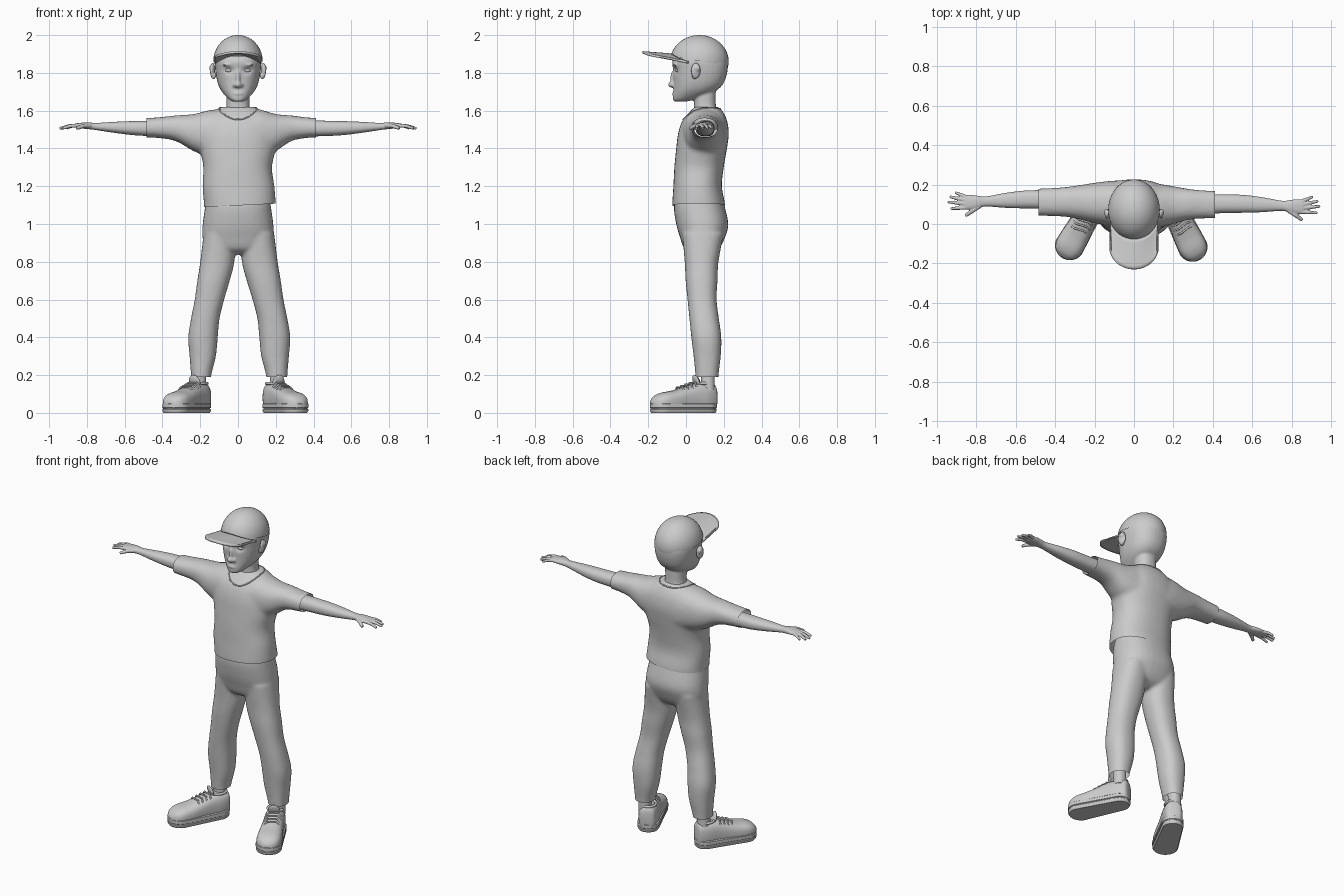
import bpy, bmesh
from math import sin, cos, pi, radians, sqrt, exp
from mathutils import Vector, Matrix
from mathutils.bvhtree import BVHTree

if "Cube" in bpy.data.objects:
    bpy.data.objects.remove(bpy.data.objects["Cube"])


def spline_rows(rows, k=4):
    out = []
    for i in range(len(rows) - 1):
        p = [rows[max(i - 1, 0)], rows[i], rows[i + 1], rows[min(i + 2, len(rows) - 1)]]
        for j in range(k):
            t = j / k
            out.append([0.5 * (2 * b + (c - a) * t + (2 * a - 5 * b + 4 * c - d) * t * t
                               + (3 * b - a - 3 * c + d) * t ** 3) for a, b, c, d in zip(*p)])
    return out + [list(rows[-1])]


def bridge(bm, rings):
    rings = [[bm.verts.new(co) for co in r] for r in rings]
    for lo, hi in zip(rings, rings[1:]):
        for i in range(len(lo)):
            j = (i + 1) % len(lo)
            bm.faces.new((lo[i], lo[j], hi[j], hi[i]))
    bm.faces.new(rings[0])
    bm.faces.new(rings[-1])


def loft(bm, rows, axis='z', n=32, p=2.3):
    """Rows are (position, a_min, a_max, b_min, b_max) along the axis."""
    rings = []
    for s, a0, a1, b0, b1 in spline_rows(rows):
        ring = []
        for i in range(n):
            c, d = cos(2 * pi * i / n), sin(2 * pi * i / n)
            a = (a0 + a1) / 2 + (a1 - a0) / 2 * abs(c) ** (2 / p) * (1 if c > 0 else -1)
            b = (b0 + b1) / 2 + (b1 - b0) / 2 * abs(d) ** (2 / p) * (1 if d > 0 else -1)
            ring.append({'z': (a, b, s), 'x': (s, a, b), 'y': (a, s, b)}[axis])
        rings.append(ring)
    bridge(bm, rings)


def ball(bm, loc, size, rot=Matrix()):
    bmesh.ops.create_uvsphere(bm, u_segments=24, v_segments=16, radius=1,
                              matrix=Matrix.Translation(loc) @ rot @ Matrix.Diagonal((*size, 1)))


def cone(bm, a, b, r1, r2):
    a, b = Vector(a), Vector(b)
    m = Matrix.Translation((a + b) / 2) @ (b - a).to_track_quat('Z', 'Y').to_matrix().to_4x4()
    bmesh.ops.create_cone(bm, cap_ends=True, segments=12, radius1=r1, radius2=r2,
                          depth=(b - a).length, matrix=m)


def finish(name, bm, voxel=0, smooth=0, cuts=(), matrix=Matrix()):
    bmesh.ops.recalc_face_normals(bm, faces=bm.faces)
    me = bpy.data.meshes.new(name)
    bm.to_mesh(me)
    ob = bpy.data.objects.new(name, me)
    bpy.context.collection.objects.link(ob)
    bpy.context.view_layer.objects.active = ob
    if voxel:
        m = ob.modifiers.new("fuse", 'REMESH')
        m.mode, m.voxel_size = 'VOXEL', voxel
        s = ob.modifiers.new("soften", 'SMOOTH')
        s.iterations = smooth
        for mod in ("fuse", "soften"):
            bpy.ops.object.modifier_apply(modifier=mod)
    if cuts:
        b = bmesh.new()
        b.from_mesh(ob.data)
        for co, no in cuts:
            bmesh.ops.bisect_plane(b, geom=b.verts[:] + b.edges[:] + b.faces[:],
                                   plane_co=co, plane_no=no, clear_outer=True)
        b.to_mesh(ob.data)
    ob.matrix_world = matrix
    return ob


def wire(name, paths, r, cyclic=False, matrix=Matrix()):
    cu = bpy.data.curves.new(name, 'CURVE')
    cu.dimensions, cu.bevel_depth, cu.bevel_resolution = '3D', r, 2
    for path in paths:
        sp = cu.splines.new('POLY')
        sp.points.add(len(path) - 1)
        for pt, co in zip(sp.points, path):
            pt.co = (*co, 1)
        sp.use_cyclic_u = cyclic
    ob = bpy.data.objects.new(name, cu)
    bpy.context.collection.objects.link(ob)
    ob.matrix_world = matrix


# Shirt: torso and two sleeves fused, then hem and cuffs cut
bm = bmesh.new()
loft(bm, [(1.02, -.18, .195, -.07, .2), (1.1, -.18, .2, -.073, .207), (1.2, -.188, .193, -.067, .19),
          (1.3, -.184, .18, -.062, .2), (1.4, -.2, .2, -.052, .217), (1.48, -.2, .2, -.042, .227),
          (1.55, -.18, .18, -.018, .217), (1.6, -.12, .12, .025, .192), (1.62, -.09, .09, .045, .17)])
for s, stretch, dy in ((1, 1, 0), (-1, 1.17, .012)):
    loft(bm, [(s * x * stretch, y0 + dy, y1 + dy, z0, z1) for x, y0, y1, z0, z1 in
              ((.06, -.03, .21, 1.33, 1.6), (.12, -.02, .205, 1.35, 1.605), (.2, 0, .192, 1.385, 1.582),
               (.28, .022, .178, 1.438, 1.575), (.36, .028, .17, 1.455, 1.565),
               (.46, .03, .167, 1.46, 1.557))], 'x')
shirt = finish("shirt", bm, .012, 6, [((0, 0, 1.098), (.05, 0, -1)), ((.412, 0, 0), (1, 0, 0)),
                                      ((-.485, 0, 0), (-1, 0, 0))])

# Neckline trim laid on the shirt surface
b = bmesh.new()
b.from_mesh(shirt.data)
tree = BVHTree.FromBMesh(b)
neckline = []
for i in range(40):
    t = 2 * pi * i / 40
    f = max(cos(t), 0) ** 1.3
    neckline.append(tree.find_nearest(Vector((.1 * sin(t), .09 - .1 * cos(t), 1.615 - .065 * f)))[0])
wire("neckline_trim", [neckline], .004, True)

# Trousers: hips and legs fused, then cut at waist and ankles
bm = bmesh.new()
loft(bm, [(1.18, -.16, .16, -.04, .18), (1.1, -.173, .173, -.064, .203), (1.0, -.187, .187, -.052, .224),
          (.93, -.188, .188, -.032, .207), (.87, -.165, .165, -.01, .175), (.84, -.1, .1, .03, .13)])
for s, k in ((1, 1.025), (-1, .975)):
    loft(bm, [(z, s * x0 * k, s * x1 * k, y0, y1) for z, x0, x1, y0, y1 in
              ((.95, .01, .187, -.02, .2), (.8, .02, .205, -.007, .172), (.7, .045, .221, -.002, .167),
               (.6, .075, .235, .008, .162), (.5, .1, .255, .018, .174), (.4, .11, .27, .028, .187),
               (.3, .12, .263, .04, .184), (.2, .145, .255, .05, .172), (.14, .148, .253, .052, .17))])
finish("trousers", bm, .01, 5, [((0, 0, .19), (0, 0, -1)), ((0, 0, 1.15), (0, 0, 1))])

# Neck and head with nose, brows, lips and pressed-in eye sockets
bm = bmesh.new()
loft(bm, [(z, -w, w, y0, y1) for z, w, y0, y1 in
          ((1.648, .025, -.06, 0), (1.66, .047, -.069, .05), (1.69, .077, -.068, .13),
           (1.72, .097, -.066, .178), (1.76, .111, -.066, .206), (1.82, .121, -.069, .221),
           (1.87, .122, -.07, .217), (1.93, .1, -.02, .18), (1.965, .05, .02, .12))])
loft(bm, [(z, -w, w, y0, y1) for z, w, y0, y1 in
          ((1.5, .085, .04, .17), (1.58, .072, .042, .168), (1.63, .061, .043, .158),
           (1.7, .061, .04, .157), (1.77, .06, .04, .15))])
ball(bm, (0, -.074, 1.738), (.019, .021, .017))
ball(bm, (0, -.068, 1.768), (.012, .016, .045))
ball(bm, (0, -.064, 1.69), (.028, .01, .008))
for s in (1, -1):
    ball(bm, (s * .017, -.068, 1.735), (.012, .012, .011))
    ball(bm, (s * .047, -.058, 1.843), (.036, .012, .008))
head = finish("head", bm, .006, 4)
for v in head.data.vertices:
    if v.co.y < 0:
        d = (abs(v.co.x) - .047) ** 2 / .024 ** 2 + (v.co.z - 1.813) ** 2 / .017 ** 2
        v.co.y += .013 * exp(-d)

# Eyes and ears
for s, side in ((1, "left"), (-1, "right")):
    bm = bmesh.new()
    ball(bm, (s * .047, -.043, 1.813), (.02, .013, .011))
    finish(side + "_eye", bm)
    bm = bmesh.new()
    ball(bm, (s * .134, .052, 1.812), (.012, .026, .042), Matrix.Rotation(s * .3, 4, 'Z'))
    ball(bm, (s * .14, .058, 1.825), (.012, .018, .018))
    ball(bm, (s * .128, .045, 1.785), (.012, .014, .018))
    finish(side + "_ear", bm, .004, 3)

# Cap dome, cut along its sloping rim
bm = bmesh.new()
bmesh.ops.create_uvsphere(bm, u_segments=40, v_segments=28, radius=1,
                          matrix=Matrix.Translation((0, .071, 1.86)) @ Matrix.Diagonal((.131, .155, .14, 1)))
finish("cap_dome", bm, cuts=[((0, .225, 1.838), (0, -.16, -1))])

# Cap visor: arched sheet with a rounded front
bm = bmesh.new()
nu, nv = 28, 8
grid = []
for i in range(nu + 1):
    u = sin((i / nu - .5) * pi)
    x = .12 * u
    back = .075 - .152 * sqrt(1 - (x / .131) ** 2)
    front = -.13 - .1 * sqrt(max(1 - u * u, 0))
    grid.append([bm.verts.new((x, back + (front - back) * j / nv,
                               1.897 + .012 * j / nv - (.042 - .02 * j / nv) * u * u))
                 for j in range(nv + 1)])
for a, c in zip(grid, grid[1:]):
    for j in range(nv):
        bm.faces.new((a[j], a[j + 1], c[j + 1], c[j]))
visor = finish("cap_visor", bm)
m = visor.modifiers.new("thickness", 'SOLIDIFY')
m.thickness, m.offset = .012, 0

# Arms with hands
fingers = [((.845, .113), (.908, .138), .009), ((.85, .098), (.935, .116), .0095),
           ((.85, .08), (.945, .09), .0095), ((.845, .062), (.93, .056), .0095),
           ((.785, .07), (.855, .02), .0115)]
for s, side, dy in ((1, "left", 0), (-1, "right", .022)):
    bm = bmesh.new()
    loft(bm, [(s * x, y0 + dy, y1 + dy, z0, z1) for x, y0, y1, z0, z1 in
              ((.34, .05, .152, 1.463, 1.55), (.45, .055, .15, 1.465, 1.547), (.55, .057, .148, 1.47, 1.545),
               (.65, .06, .136, 1.482, 1.541), (.75, .067, .118, 1.497, 1.535), (.79, .058, .121, 1.502, 1.538),
               (.83, .05, .126, 1.506, 1.536), (.862, .053, .122, 1.51, 1.532))], 'x')
    for (ax, ay), (bx, by), r in fingers:
        mid = ((ax + bx) / 2 * s, (ay + by) / 2 + dy, 1.519)
        cone(bm, (ax * s, ay + dy, 1.521), mid, r * 1.15, r)
        cone(bm, mid, (bx * s, by + dy, 1.506), r, r * .75)
    finish(side + "_arm", bm, .0035, 3)

# Shoes with soles, tongues, laces and ankles
for s, side, hx, ang in ((1, "left", .192, 26), (-1, "right", -.205, -30)):
    place = Matrix.Translation((hx, .1, 0)) @ Matrix.Rotation(radians(ang), 4, 'Z')
    bm = bmesh.new()
    loft(bm, [(y, -w, w, z0, z1) for y, w, z0, z1 in
              ((.06, .025, .03, .12), (.048, .045, .01, .152), (0, .058, 0, .158), (-.06, .06, 0, .154),
               (-.12, .064, 0, .137), (-.19, .071, 0, .118), (-.25, .071, 0, .107), (-.29, .055, .005, .09),
               (-.312, .025, .02, .065))], 'y', p=2.7)
    finish(side + "_shoe_upper", bm, cuts=[((0, 0, .02), (0, 0, -1))], matrix=place)
    bm = bmesh.new()
    rings = []
    for z, g in ((.006, -.006), (.01, 0), (.018, 0), (.021, -.004), (.025, -.004), (.028, .001), (.046, .001), (.05, -.004)):
        ring = []
        for i in range(48):
            t = 2 * pi * i / 48
            r, cy = (.062 + g, 0) if sin(t) >= 0 else (.075 + g, -.24)
            ring.append((r * cos(t), cy + r * sin(t), z - .006 * (z < .01)))
        rings.append(ring)
    bridge(bm, rings)
    finish(side + "_sole", bm, matrix=place)
    bm = bmesh.new()
    ball(bm, (0, -.05, .163), (.034, .012, .04), Matrix.Rotation(.35, 4, 'X'))
    finish(side + "_tongue", bm, matrix=place)
    wire(side + "_laces", [[(-.046, y, z - .018), (-.025, y - .004, z + .004), (.025, y + .008, z + .004),
                            (.046, y + .004, z - .018)]
                           for y, z in ((-.075, .154), (-.1, .147), (-.125, .139), (-.15, .131))],
         .005, matrix=place)
    wire(side + "_shoe_collar", [[(.043 * cos(i * pi / 12), .048 * sin(i * pi / 12) - .004, .156)
                                  for i in range(24)]], .008, True, place)
    bm = bmesh.new()
    loft(bm, [(.12, s * .168, s * .242, .08, .152), (.2, s * .17, s * .24, .078, .152),
              (.26, s * .168, s * .245, .07, .155)])
    finish(side + "_ankle", bm)

# Smooth shading on everything
bpy.ops.object.select_all(action='DESELECT')
for ob in bpy.context.scene.objects:
    if ob.type == 'MESH':
        ob.select_set(True)
        bpy.context.view_layer.objects.active = ob
bpy.ops.object.shade_smooth_by_angle(angle=radians(40))
